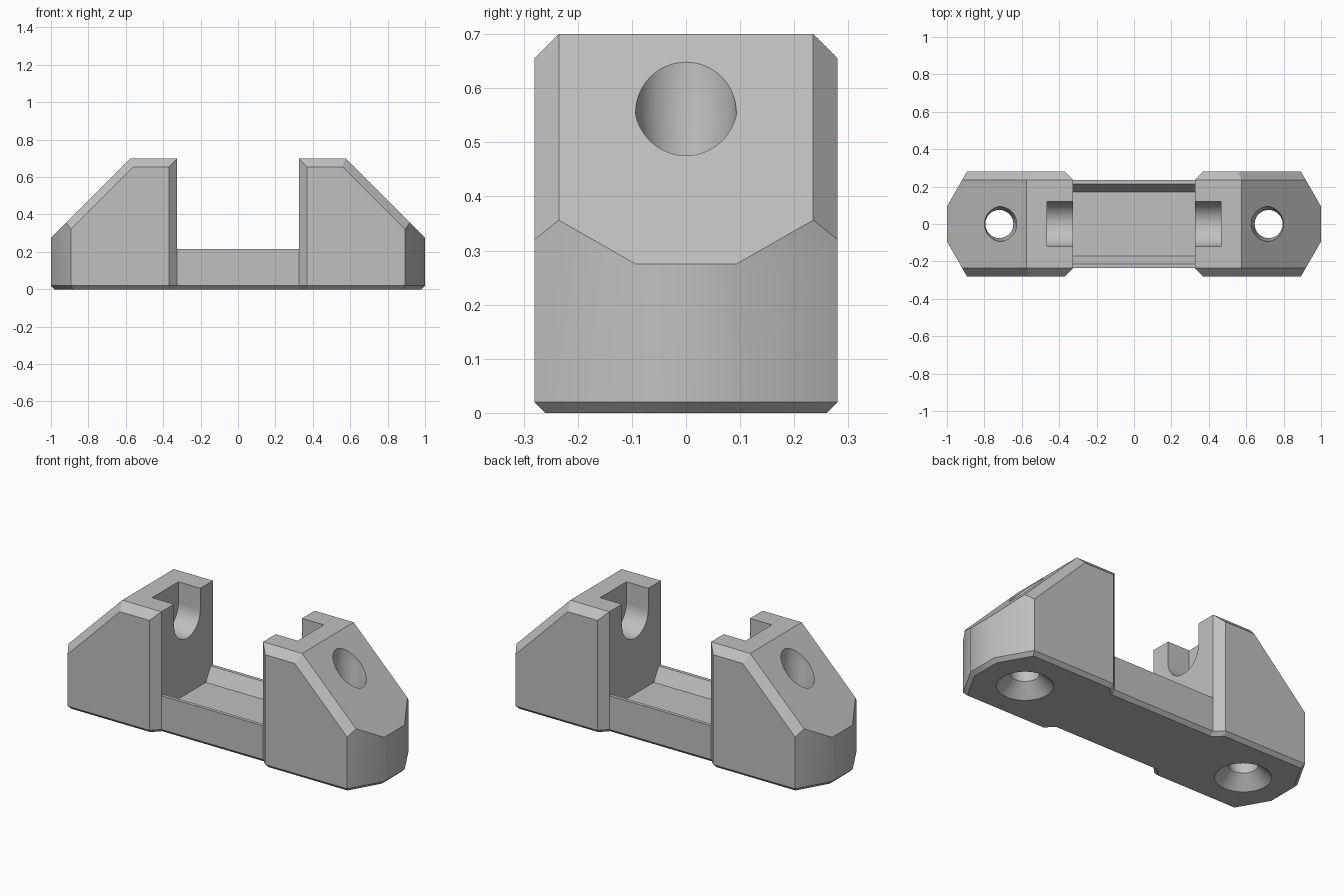
import bpy, bmesh, math
from mathutils import Vector

default = bpy.data.objects.get("Cube")
if default:
    bpy.data.objects.remove(default, do_unlink=True)

grey = bpy.data.materials.new("plain grey")
grey.use_nodes = True
COLOUR = (0.53, 0.53, 0.53, 1)
grey.diffuse_color = COLOUR
grey.node_tree.nodes["Principled BSDF"].inputs["Base Color"].default_value = COLOUR

INNER, HALF_W, TOP = 0.325, 0.28, 0.7
HOLE_X = 0.72


def make_object(name, bm):
    bmesh.ops.recalc_face_normals(bm, faces=bm.faces)
    mesh = bpy.data.meshes.new(name)
    bm.to_mesh(mesh)
    bm.free()
    mesh.materials.append(grey)
    obj = bpy.data.objects.new(name, mesh)
    bpy.context.collection.objects.link(obj)
    return obj


def activate(obj):
    bpy.ops.object.select_all(action="DESELECT")
    obj.select_set(True)
    bpy.context.view_layer.objects.active = obj


def slice_off(bm, point, normal):
    """Cut away everything on the normal's side and cap the cut."""
    geom = bm.verts[:] + bm.edges[:] + bm.faces[:]
    cut = bmesh.ops.bisect_plane(bm, geom=geom, dist=1e-5, plane_co=point,
                                 plane_no=Vector(normal).normalized(), clear_outer=True)
    edges = [e for e in cut["geom_cut"] if isinstance(e, bmesh.types.BMEdge) and e.is_boundary]
    bmesh.ops.edgeloop_fill(bm, edges=edges)


def extrude_profile(name, points, x0, x1):
    """Extrude a (y, z) profile along x."""
    bm = bmesh.new()
    face = bm.faces.new([bm.verts.new((x0, y, z)) for y, z in points])
    grown = bmesh.ops.extrude_face_region(bm, geom=[face])["geom"]
    bmesh.ops.translate(bm, vec=(x1 - x0, 0, 0),
                        verts=[v for v in grown if isinstance(v, bmesh.types.BMVert)])
    return make_object(name, bm)


def lathe(name, profile, x, sides=64):
    """Solid of revolution about a vertical axis, from (radius, z) pairs."""
    bm = bmesh.new()
    rings = []
    for r, z in profile:
        angles = [math.tau * i / sides for i in range(sides)]
        rings.append([bm.verts.new((x + r * math.cos(a), r * math.sin(a), z)) for a in angles])
    for low, high in zip(rings, rings[1:]):
        for i in range(sides):
            j = (i + 1) % sides
            bm.faces.new((low[i], low[j], high[j], high[i]))
    bm.faces.new(rings[0])
    bm.faces.new(rings[-1])
    return make_object(name, bm)


# End block: a box with its slope, corners and edges sliced off
bm = bmesh.new()
bmesh.ops.create_cube(bm, size=1)
for v in bm.verts:
    v.co.x = 1 if v.co.x > 0 else INNER
    v.co.y *= 2 * HALF_W
    v.co.z = TOP if v.co.z > 0 else 0
slice_off(bm, (1, 0, 0.275), (1, 0, 1))
slice_off(bm, (1, 0, 0.02), (1, 0, -1))
for s in (-1, 1):
    outer, inner = (0.187, 0.107 * s), (-0.707, 0.707 * s)
    slice_off(bm, (1, 0.093 * s, 0), (*outer, 0))
    slice_off(bm, (INNER, 0.235 * s, 0), (*inner, 0))
    slice_off(bm, (0, 0.235 * s, TOP), (0, s, 1))
    slice_off(bm, (1, 0.235 * s, 0.275), (1 / 0.062, s / 0.045, 1 / 0.062))
    # narrow chamfer round the foot
    slice_off(bm, (0, HALF_W * s, 0.02), (0, s, -1))
    slice_off(bm, (1, 0.093 * s, 0.02), (*Vector(outer).normalized(), -1))
    slice_off(bm, (INNER, 0.235 * s, 0.02), (*inner, -1))
block = make_object("end_blocks", bm)

# Screw hole with countersunk underside and wider mouth
hole = lathe("screw_hole_cutter", [(0.155, -0.01), (0.075, 0.07), (0.075, 0.45),
                                   (0.093, 0.55), (0.093, 0.9)], HOLE_X)
# Round-bottomed slot in the inner wall, open at the top
R, ZC = 0.12, 0.578
arc = [(R * math.cos(a), ZC + R * math.sin(a))
       for a in (math.pi + math.pi * i / 32 for i in range(33))]
slot = extrude_profile("slot_cutter", arc + [(R, 0.9), (-R, 0.9)], 0.2, 0.465)

for cutter in (hole, slot):
    cutter.hide_render = True
    mod = block.modifiers.new("cut", "BOOLEAN")
    mod.operation = "DIFFERENCE"
    mod.solver = "EXACT"
    mod.object = cutter
block.modifiers.new("other_end", "MIRROR").use_mirror_merge = False
activate(block)
for name in [m.name for m in block.modifiers]:
    bpy.ops.object.modifier_apply(modifier=name)
for cutter in (hole, slot):
    bpy.data.objects.remove(cutter, do_unlink=True)

# Bridge with a shallow channel between the blocks
half = [(0.215, 0), (0.235, 0.02), (0.235, 0.215), (0.215, 0.215), (0.17, 0.137)]
bridge = extrude_profile("channel_bridge", half + [(-y, z) for y, z in reversed(half)],
                         -INNER, INNER)

for obj in (block, bridge):
    activate(obj)
    bpy.ops.object.shade_smooth_by_angle(angle=math.radians(31))
